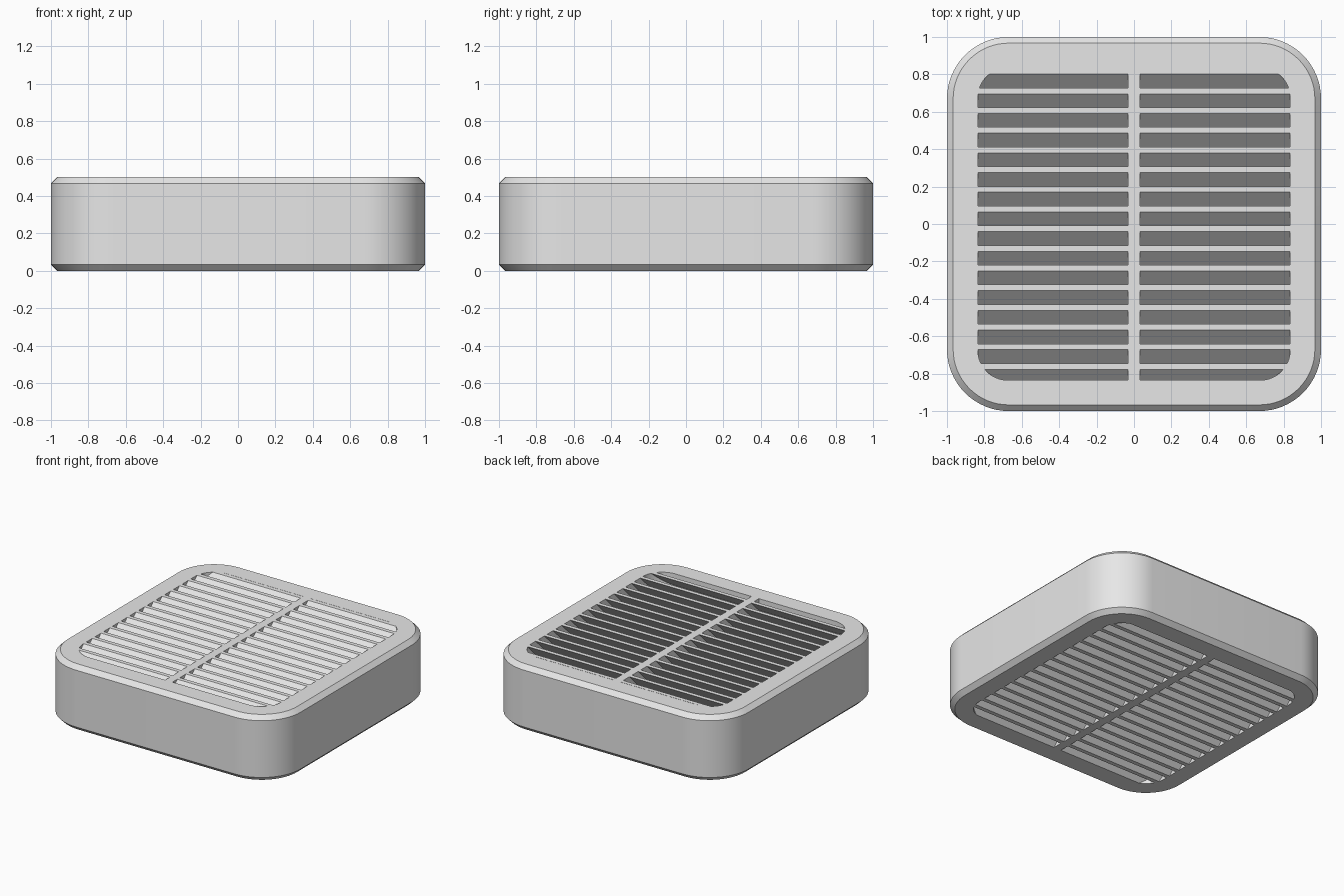
import bpy, bmesh
from math import sin, cos, pi, radians

cube = bpy.data.objects.get("Cube")
if cube:
    bpy.data.objects.remove(cube, do_unlink=True)

HEIGHT = 0.5
CHAMFER = 0.033
OUTER_RADIUS = 0.33
OPENING, OPENING_RADIUS = 0.835, 0.16
BAR_HALF = 0.031           # half width of the centre bar
PITCH, GAP, FIRST = 2 / 19, 0.0735, 0.728
SEGMENTS = 16

grey = bpy.data.materials.new("light_grey")
grey.use_nodes = True
colour = (0.8, 0.8, 0.8, 1)
grey.diffuse_color = colour
grey.node_tree.nodes["Principled BSDF"].inputs["Base Color"].default_value = colour


def rounded_square(half, radius):
    """Outline of a square with round corners, counter-clockwise."""
    centre = half - radius
    points = []
    for corner, (sx, sy) in enumerate([(1, 1), (-1, 1), (-1, -1), (1, -1)]):
        for i in range(SEGMENTS + 1):
            a = (corner + i / SEGMENTS) * pi / 2
            points.append((sx * centre + radius * cos(a), sy * centre + radius * sin(a)))
    return points


def loft(bm, rings):
    """Closed solid through rings of equal point count."""
    loops = [[bm.verts.new(p) for p in ring] for ring in rings]
    n = len(loops[0])
    for low, high in zip(loops, loops[1:]):
        for i in range(n):
            j = (i + 1) % n
            bm.faces.new((low[i], low[j], high[j], high[i]))
    bm.faces.new(loops[0][::-1])
    bm.faces.new(loops[-1])


def make_object(name, bm):
    bmesh.ops.recalc_face_normals(bm, faces=bm.faces[:])
    mesh = bpy.data.meshes.new(name)
    bm.to_mesh(mesh)
    bm.free()
    mesh.materials.append(grey)
    obj = bpy.data.objects.new(name, mesh)
    bpy.context.collection.objects.link(obj)
    return obj


def rounded_block(name, levels):
    """Block from (half width, corner radius, height) levels."""
    bm = bmesh.new()
    loft(bm, [[(x, y, z) for x, y in rounded_square(h, r)] for h, r, z in levels])
    return make_object(name, bm)


def apply_boolean(obj, other, operation):
    mod = obj.modifiers.new(operation.lower(), "BOOLEAN")
    mod.operation, mod.solver, mod.object = operation, "EXACT", other
    bpy.ops.object.select_all(action="DESELECT")
    obj.select_set(True)
    bpy.context.view_layer.objects.active = obj
    bpy.ops.object.modifier_apply(modifier=mod.name)
    bpy.data.objects.remove(other, do_unlink=True)


# Chamfered body
small, small_radius = 1 - CHAMFER, OUTER_RADIUS - CHAMFER
body = rounded_block("louvred_vent", [
    (small, small_radius, 0), (1, OUTER_RADIUS, CHAMFER),
    (1, OUTER_RADIUS, HEIGHT - CHAMFER), (small, small_radius, HEIGHT)])

# Slanted slots on both sides of the centre bar
bm = bmesh.new()
for side in (-1, 1):
    for k in range(-15, 6):
        y = FIRST + k * PITCH
        rings = []
        for x in (side * BAR_HALF, side * 0.9):
            ring = []
            for dy, z in [(0, -0.1), (GAP, -0.1), (GAP, HEIGHT + 0.1), (0, HEIGHT + 0.1)]:
                ring.append((x, y + dy + z - HEIGHT, z))
            rings.append(ring)
        loft(bm, rings)
slots = make_object("slot_cutter", bm)
slots.hide_render = True

# Keep the slots inside the rounded opening, then cut them through the body
opening = rounded_block("opening_cutter", [
    (OPENING, OPENING_RADIUS, -0.05), (OPENING, OPENING_RADIUS, HEIGHT + 0.05)])
opening.hide_render = True
apply_boolean(slots, opening, "INTERSECT")
apply_boolean(body, slots, "DIFFERENCE")

bpy.ops.object.shade_smooth_by_angle(angle=radians(30))
